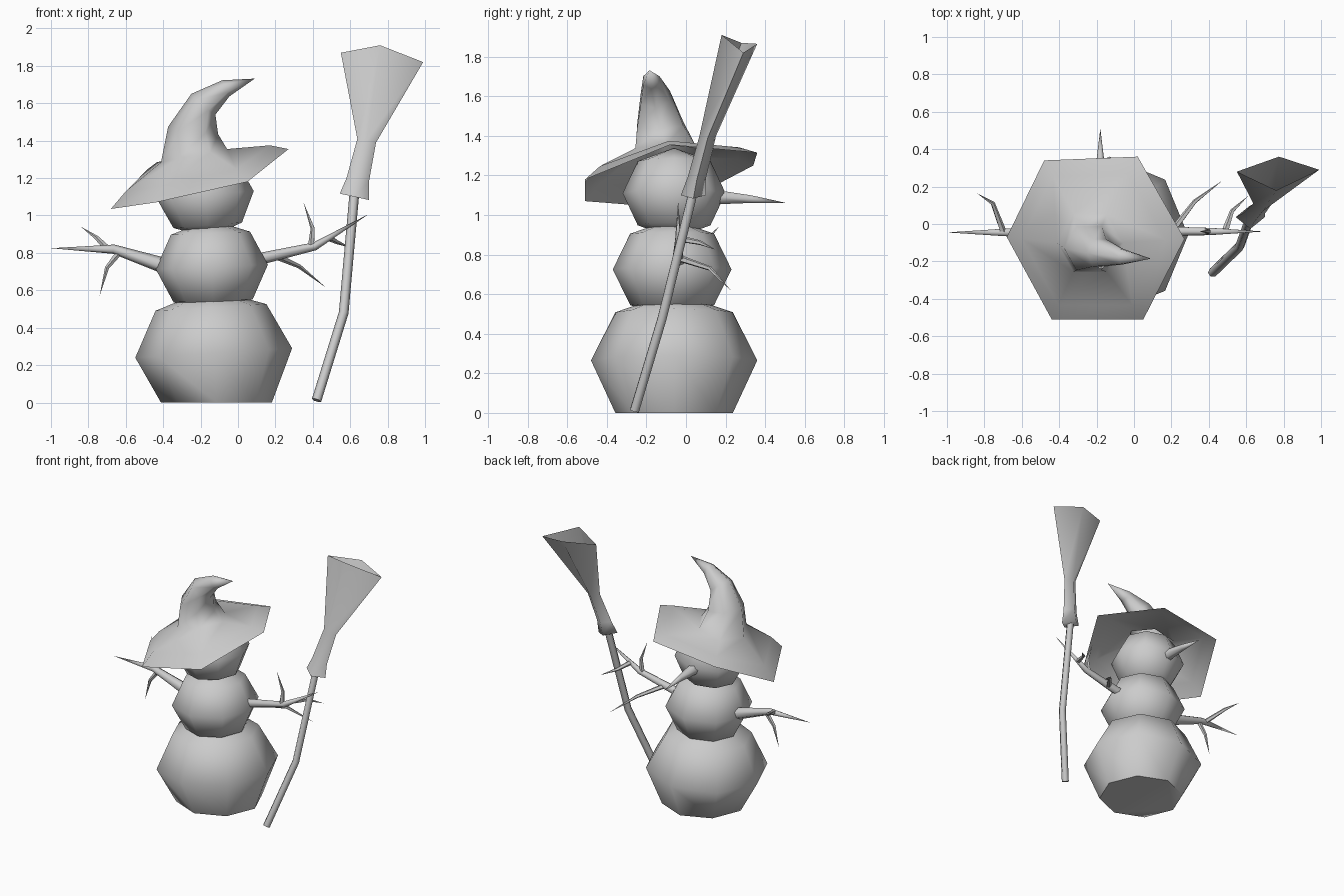
import bpy, bmesh, math
from mathutils import Vector, Matrix

cube = bpy.data.objects.get("Cube")
if cube:
    bpy.data.objects.remove(cube, do_unlink=True)

grey = bpy.data.materials.new("plain_grey")
grey.use_nodes = True
GREY = (0.6, 0.6, 0.6, 1)
grey.diffuse_color = GREY
grey.node_tree.nodes["Principled BSDF"].inputs["Base Color"].default_value = GREY


def finish(name, bm, angle=65):
    """Turn a bmesh into a smooth shaded grey object."""
    bmesh.ops.recalc_face_normals(bm, faces=bm.faces)
    mesh = bpy.data.meshes.new(name)
    bm.to_mesh(mesh)
    bm.free()
    obj = bpy.data.objects.new(name, mesh)
    bpy.context.collection.objects.link(obj)
    mesh.materials.append(grey)
    bpy.ops.object.select_all(action="DESELECT")
    obj.select_set(True)
    bpy.context.view_layer.objects.active = obj
    bpy.ops.object.shade_smooth_by_angle(angle=math.radians(angle))
    return obj


def loft(name, rings, cap_start=True, cap_end=True, angle=65):
    """Skin a list of equal-length rings; a one-point ring closes to a tip."""
    bm = bmesh.new()
    loops = [[bm.verts.new(p) for p in ring] for ring in rings]
    for a, b in zip(loops, loops[1:]):
        n = len(a)
        for i in range(n):
            j = (i + 1) % n
            if len(b) == 1:
                bm.faces.new((a[i], a[j], b[0]))
            else:
                bm.faces.new((a[i], a[j], b[j], b[i]))
    if cap_start:
        bm.faces.new(loops[0])
    if cap_end and len(loops[-1]) > 2:
        bm.faces.new(loops[-1])
    return finish(name, bm, angle)


def circle(centre, direction, radius, sides, up=(0, 1, 0)):
    """Ring of points around a centre, square to a direction."""
    d = Vector(direction).normalized()
    v = (Vector(up) - d * d.dot(Vector(up))).normalized()
    u = v.cross(d)
    steps = [2 * math.pi * i / sides for i in range(sides)]
    return [Vector(centre) + radius * (u * math.cos(t) + v * math.sin(t)) for t in steps]


def tube(name, path, radii, sides=6, up=(0, 1, 0)):
    """Tapered tube along a path; radius zero makes a pointed tip."""
    path = [Vector(p) for p in path]
    rings = []
    for i, (p, r) in enumerate(zip(path, radii)):
        d = path[min(i + 1, len(path) - 1)] - path[max(i - 1, 0)]
        rings.append([p] if r == 0 else circle(p, d, r, sides, up))
    return loft(name, rings)


def ball(name, centre, radius, height, tilt, flat_base=False):
    """Low-poly snowball, optionally cut flat on the ground."""
    bm = bmesh.new()
    bmesh.ops.create_uvsphere(bm, u_segments=8, v_segments=4, radius=1)
    if flat_base:
        pole = min(bm.verts, key=lambda v: v.co.z)
        bmesh.ops.delete(bm, geom=[pole], context="VERTS")
        bmesh.ops.holes_fill(bm, edges=bm.edges, sides=8)
    low = [v for v in bm.verts if v.co.z < -0.3]
    matrix = (Matrix.Translation(centre) @ Matrix.Rotation(tilt, 4, "Y")
              @ Matrix.Diagonal((radius, radius, height, 1)))
    bm.transform(matrix)
    if flat_base:
        for v in low:
            v.co.z = 0
    return finish(name, bm)


# Snowballs
ball("body_base", (-0.13, -0.06, 0.265), 0.42, 0.345, -0.06, flat_base=True)
ball("body_middle", (-0.14, -0.07, 0.725), 0.3, 0.255, -0.04)
ball("head", (-0.175, -0.06, 1.11), 0.26, 0.23, -0.08)

# Nose
tube("nose", [(-0.18, 0.15, 1.09), (-0.18, 0.33, 1.08), (-0.18, 0.51, 1.06)],
     [0.042, 0.022, 0], up=(0, 0, 1))

# Hat: hexagonal drooping brim flowing into a bent crown
brim = [Vector(p) for p in (
    (0.27, -0.08, 1.355), (0.02, 0.36, 1.315), (-0.48, 0.34, 1.25),
    (-0.68, -0.07, 1.035), (-0.44, -0.51, 1.07), (0.05, -0.51, 1.18))]


def crown_ring(centre, direction, radius):
    return circle(centre, direction, radius, 6)


crown = [
    crown_ring((-0.235, -0.1, 1.32), (-0.2, 0, 1), 0.18),
    crown_ring((-0.24, -0.13, 1.455), (0.15, -0.05, 1), 0.135),
    crown_ring((-0.185, -0.155, 1.595), (0.65, -0.1, 0.75), 0.085),
    crown_ring((-0.065, -0.175, 1.68), (0.9, 0, 0.4), 0.047),
    [Vector((0.09, -0.185, 1.732))],
]
fold = [o.lerp(c, 0.3) + Vector((0, 0, 0.02)) for o, c in zip(brim, crown[0])]
loft("hat", [brim, fold] + crown, cap_start=False, angle=100)

# Arms
tube("right_arm", [(-0.36, -0.045, 0.72), (-0.665, -0.045, 0.82), (-1, -0.045, 0.825)],
     [0.045, 0.025, 0])
tube("left_arm", [(0.06, -0.04, 0.755), (0.41, -0.04, 0.835), (0.695, -0.04, 1.005)],
     [0.034, 0.022, 0])

# Twigs
twigs = {
    "right_upper_twig": [(-0.7, -0.04, 0.825), (-0.755, 0.11, 0.88), (-0.84, 0.165, 0.94)],
    "right_lower_twig": [(-0.63, -0.045, 0.81), (-0.7, -0.045, 0.72), (-0.74, -0.045, 0.57)],
    "left_upper_twig": [(0.39, -0.04, 0.83), (0.4, -0.04, 0.93), (0.35, -0.04, 1.07)],
    "left_lower_twig": [(0.21, -0.03, 0.78), (0.325, 0.12, 0.73), (0.47, 0.23, 0.615)],
    "left_outer_twig": [(0.49, -0.03, 0.88), (0.525, 0.07, 0.86), (0.61, 0.15, 0.825)],
}
for name, path in twigs.items():
    tube(name, path, [0.018, 0.012, 0], sides=5, up=(0.3, 0.5, 0.8))

# Broom handle
tube("broom_handle", [(0.42, -0.26, 0.012), (0.565, -0.12, 0.48), (0.625, 0.045, 1.15)],
     [0.026] * 3)


# Broom head: flared collar, narrow neck and open four-cornered bristles
def diamond(x, y, z, rx, ry, drop):
    return [(x - rx, y, z + drop), (x, y - ry, z), (x + rx, y, z - drop), (x, y + ry, z)]


loft("broom_head", [
    diamond(0.622, 0.037, 1.1, 0.078, 0.063, 0.017),
    diamond(0.64, 0.055, 1.19, 0.06, 0.047, 0.01),
    diamond(0.688, 0.11, 1.4, 0.05, 0.042, 0.01),
    [(0.55, 0.28, 1.87), (0.76, 0.18, 1.91), (0.99, 0.29, 1.82), (0.775, 0.36, 1.865)],
], cap_end=False, angle=100)
